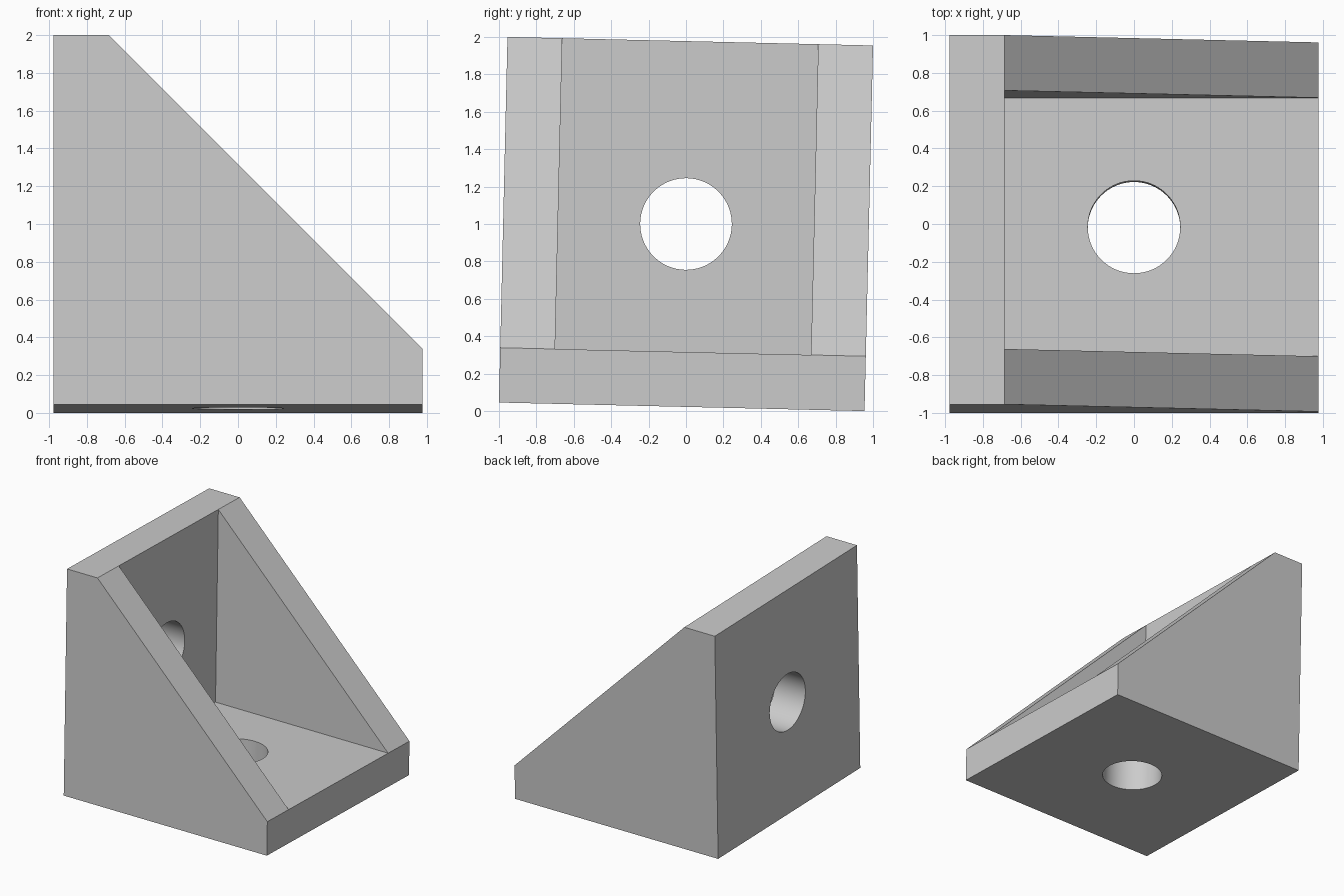
import bpy, bmesh, math
from mathutils import Matrix, Vector

cube = bpy.data.objects.get("Cube")
if cube:
    bpy.data.objects.remove(cube, do_unlink=True)

H = 0.9775              # half of the bracket's side
T = 0.293               # plate and rib thickness
HOLE = 0.245            # hole radius
TILT = -0.0233          # slight lean about the x axis

grey = bpy.data.materials.new("light_grey")
grey.use_nodes = True
colour = (0.6, 0.6, 0.6, 1)
grey.diffuse_color = colour
grey.node_tree.nodes["Principled BSDF"].inputs["Base Color"].default_value = colour


def make_object(name, bm):
    bmesh.ops.recalc_face_normals(bm, faces=bm.faces)
    mesh = bpy.data.meshes.new(name)
    bm.to_mesh(mesh)
    bm.free()
    mesh.materials.append(grey)
    obj = bpy.data.objects.new(name, mesh)
    bpy.context.collection.objects.link(obj)
    return obj


def prism(name, profile, half_width):
    """Extrude an x-z profile symmetrically along y."""
    bm = bmesh.new()
    face = bm.faces.new([bm.verts.new((x, -half_width, z)) for x, z in profile])
    extruded = bmesh.ops.extrude_face_region(bm, geom=[face])["geom"]
    verts = [v for v in extruded if isinstance(v, bmesh.types.BMVert)]
    bmesh.ops.translate(bm, verts=verts, vec=(0, 2 * half_width, 0))
    return make_object(name, bm)


def drill(name, axis):
    """Round cutter through the centre along the given axis."""
    bm = bmesh.new()
    turn = Vector((0, 0, 1)).rotation_difference(Vector(axis)).to_matrix().to_4x4()
    bmesh.ops.create_cone(bm, cap_ends=True, segments=64, radius1=HOLE,
                          radius2=HOLE, depth=3, matrix=turn)
    return make_object(name, bm)


# Solid side outline: base edge, sloping ribs and upright wall
bracket = prism("corner_bracket", [(-H, -H), (H, -H), (H, -H + T),
                                   (-H + T, H), (-H, H)], H)

# Space between the ribs, then the wall and base holes
inner = -H + T
cutters = [
    prism("rib_gap_cutter", [(inner, inner), (2, inner), (2, 2), (inner, 2)], H - T),
    drill("wall_hole_cutter", (1, 0, 0)),
    drill("base_hole_cutter", (0, 0, 1)),
]
bpy.ops.object.select_all(action='DESELECT')
bpy.context.view_layer.objects.active = bracket
bracket.select_set(True)
for cutter in cutters:
    cutter.hide_render = True
    cut = bracket.modifiers.new(cutter.name, 'BOOLEAN')
    cut.operation = 'DIFFERENCE'
    cut.solver = 'EXACT'
    cut.object = cutter
    bpy.ops.object.modifier_apply(modifier=cut.name)
    bpy.data.objects.remove(cutter, do_unlink=True)

# Lean the bracket and stand it on the ground
bracket.data.transform(Matrix.Translation((0, 0, 1)) @ Matrix.Rotation(TILT, 4, 'X'))
bpy.ops.object.shade_smooth_by_angle(angle=math.radians(30))
